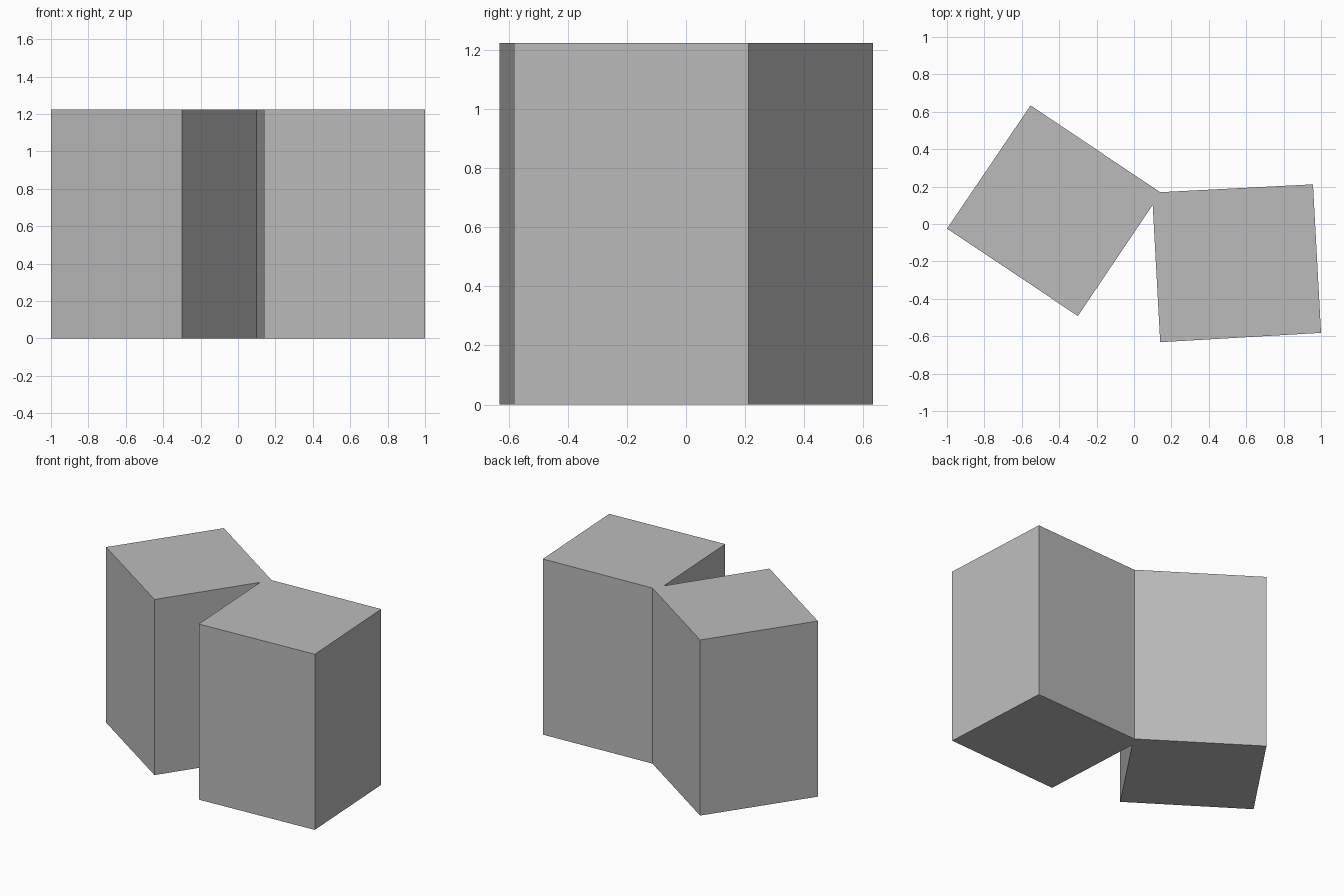
import bpy
import bmesh

if "Cube" in bpy.data.objects:
    bpy.data.objects.remove(bpy.data.objects["Cube"])

HEIGHT = 1.225

# Joined plan of two turned rectangular blocks that meet at one corner
PLAN = [
    (-1.0, -0.025), (-0.30, -0.492), (0.10, 0.102),   # left block, front side
    (0.14, -0.632), (1.0, -0.582), (0.957, 0.212),    # right block
    (0.14, 0.17), (-0.553, 0.634),                    # back side
]

grey = bpy.data.materials.new("grey")
grey.diffuse_color = (0.5, 0.5, 0.5, 1.0)
grey.use_nodes = True
grey.node_tree.nodes["Principled BSDF"].inputs["Base Color"].default_value = grey.diffuse_color


def prism(name, plan, height, material):
    """Extrude a flat outline straight up from the ground."""
    bm = bmesh.new()
    base = bm.faces.new([bm.verts.new((x, y, 0)) for x, y in plan])
    top = bmesh.ops.extrude_face_region(bm, geom=[base], use_keep_orig=True)["geom"]
    verts = [v for v in top if isinstance(v, bmesh.types.BMVert)]
    bmesh.ops.translate(bm, verts=verts, vec=(0, 0, height))
    bmesh.ops.recalc_face_normals(bm, faces=bm.faces[:])
    mesh = bpy.data.meshes.new(name)
    bm.to_mesh(mesh)
    bm.free()
    mesh.materials.append(material)
    obj = bpy.data.objects.new(name, mesh)
    bpy.context.collection.objects.link(obj)
    return obj


# Twin blocks, one joined body
prism("twin_blocks", PLAN, HEIGHT, grey)
